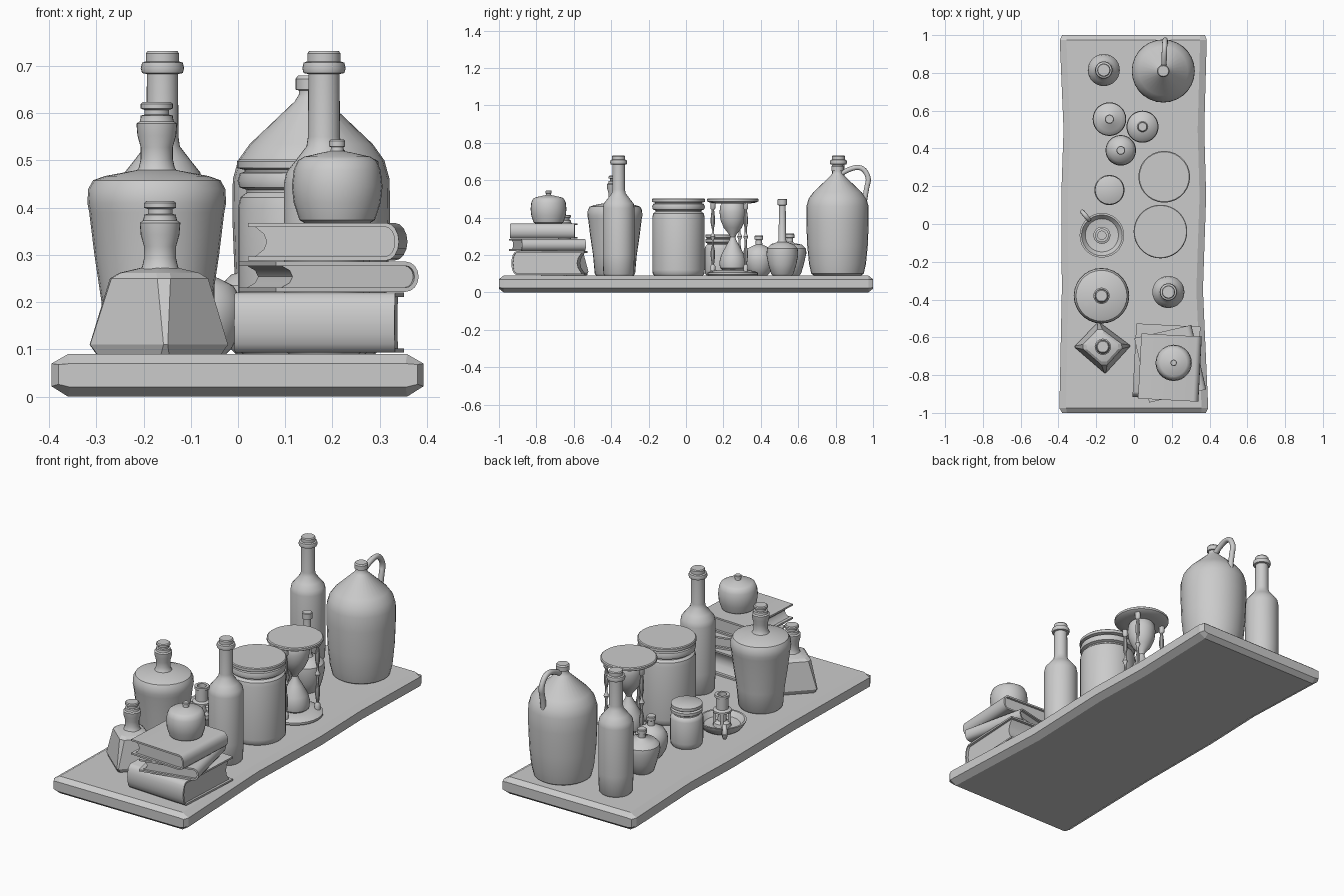
import bpy, bmesh, math
from math import sin, cos, pi, radians
from mathutils import Matrix, Vector

T = 0.09  # shelf top height


def finish(bm, name, angle=35):
    bmesh.ops.recalc_face_normals(bm, faces=bm.faces)
    me = bpy.data.meshes.new(name)
    bm.to_mesh(me)
    bm.free()
    ob = bpy.data.objects.new(name, me)
    bpy.context.collection.objects.link(ob)
    bpy.ops.object.select_all(action='DESELECT')
    ob.select_set(True)
    bpy.context.view_layer.objects.active = ob
    bpy.ops.object.shade_smooth_by_angle(angle=radians(angle))
    return ob


def loft(name, rings, angle=35):
    """Skin closed rings of points and cap both ends."""
    bm = bmesh.new()
    vs = [[bm.verts.new(p) for p in r] for r in rings]
    n = len(rings[0])
    for a, b in zip(vs, vs[1:]):
        for i in range(n):
            j = (i + 1) % n
            bm.faces.new((a[i], a[j], b[j], b[i]))
    bm.faces.new(vs[0])
    bm.faces.new(vs[-1])
    return finish(bm, name, angle)


def lathe(name, x, y, prof, seg=28, z0=0.0):
    """Turn (radius, z) points about a vertical axis."""
    return loft(name, [[(x + r * cos(2 * pi * i / seg), y + r * sin(2 * pi * i / seg), z + z0)
                        for i in range(seg)] for r, z in prof])


def tube(name, pts, rad, flat=1.0):
    cu = bpy.data.curves.new(name, 'CURVE')
    cu.dimensions = '3D'
    cu.bevel_depth = rad
    cu.bevel_resolution = 3
    cu.use_fill_caps = True
    sp = cu.splines.new('NURBS')
    sp.points.add(len(pts) - 1)
    for p, co in zip(sp.points, pts):
        p.co = (*co, 1)
    sp.use_endpoint_u = True
    sp.order_u = 3
    ob = bpy.data.objects.new(name, cu)
    bpy.context.collection.objects.link(ob)
    return ob


# Shelf board: octagonal section, slightly wavy sides
def section(y, l, r, zi):
    c = 0.035 - zi * 0.5
    return [(l, y, .022 + zi * .2), (l + c, y, zi), (r - c, y, zi), (r, y, .022 + zi * .2),
            (r, y, .07 - zi * .1), (r - c, y, T - zi), (l + c, y, T - zi), (l, y, .07 - zi * .1)]


loft("shelf_board", [section(*s) for s in (
    (-1, -.38, .38, .02), (-.975, -.395, .393, 0), (-.35, -.382, .365, 0), (.15, -.385, .382, 0),
    (.5, -.373, .372, 0), (.975, -.393, .385, 0), (1, -.38, .375, .02))], 10)

# Tall bottles
BOTTLE = [(.075, T), (.082, .1), (.085, .2), (.085, .45), (.08, .475), (.06, .5), (.037, .53), (.034, .55),
          (.033, .683), (.043, .685), (.046, .695), (.043, .707), (.035, .71), (.035, .727), (.031, .732)]
for i, (x, y) in enumerate([(-.16, .815), (.182, -.36)]):
    lathe(f"tall_bottle_{i}", x, y, BOTTLE)

# Jug with strap handle
lathe("jug", .155, .81, [(.125, T), (.14, .1), (.152, .15), (.162, .25), (.167, .38), (.166, .46), (.155, .5),
                         (.13, .535), (.035, .625), (.026, .64), (.026, .648), (.033, .65), (.033, .673),
                         (.028, .68)])
tube("jug_handle", [(.158, .83, .635), (.16, .88, .665), (.162, .945, .67), (.165, .98, .61),
                    (.165, .965, .56), (.165, .955, .49)], .014)

# Small round flasks
ROUND = [(.045, T), (.055, .1), (.072, .13), (.081, .17), (.078, .205), (.06, .235), (.03, .25),
         (.018, .255), (.017, .28), (.023, .283), (.023, .3), (.02, .304)]
lathe("round_flask", -.07, .39, ROUND)
SQUAT = [(.05, T), (.06, .1), (.075, .15), (.089, .21), (.086, .235), (.065, .255), (.025, .263),
         (.018, .27), (.018, .29), (.024, .292), (.024, .31), (.021, .314)]
lathe("squat_flask", -.13, .555, SQUAT)
lathe("long_neck_flask", .045, .515, [(.05, T), (.06, .1), (.075, .15), (.085, .2), (.082, .235), (.06, .258),
                                      (.028, .268), (.02, .28), (.018, .465), (.025, .468), (.025, .497),
                                      (.022, .5)])

# Hourglass: discs, bulbs and turned posts
HX, HY = .16, .25
lathe("hourglass_base", HX, HY, [(.13, T), (.135, .095), (.135, .105), (.12, .112), (.08, .12)])
lathe("hourglass_top", HX, HY, [(.09, .475), (.125, .48), (.137, .487), (.137, .498), (.132, .502)])
lathe("hourglass_glass", HX, HY, [(.05, .115), (.068, .13), (.072, .16), (.062, .2), (.035, .25), (.018, .28),
                                  (.014, .295), (.02, .31), (.048, .345), (.065, .385), (.071, .43), (.066, .465),
                                  (.055, .48)])
POST = [(.014, .11), (.014, .14), (.007, .15), (.012, .19), (.012, .22), (.006, .25), (.006, .28), (.014, .298),
        (.006, .316), (.006, .34), (.012, .37), (.012, .4), (.007, .44), (.014, .45), (.014, .485)]
for i in range(3):
    a = radians(-80 + 120 * i)
    lathe(f"hourglass_post_{i}", HX + .108 * cos(a), HY + .108 * sin(a), POST, 10)

# Lidded jars
lathe("large_jar", .14, -.04, [(.13, T), (.138, .1), (.14, .12), (.14, .4), (.135, .422), (.122, .432), (.122, .438),
                               (.137, .443), (.141, .457), (.136, .473), (.126, .476), (.126, .48), (.142, .484),
                               (.142, .498), (.138, .502)], 36)
lathe("small_jar", -.13, .18, [(.07, T), (.077, .1), (.08, .12), (.08, .235), (.074, .25), (.066, .256), (.066, .262),
                               (.077, .268), (.077, .283), (.068, .288), (.076, .293), (.076, .308), (.073, .31)])

# Candle holder: hollow dish, stem, hollow cup and finger ring
CX, CY = -.17, -.06
lathe("candle_dish", CX, CY, [(.08, T), (.095, .1), (.115, .13), (.118, .14), (.108, .14), (.088, .115), (.04, .108)])
lathe("candle_stem", CX, CY, [(.045, .105), (.04, .125), (.022, .135), (.02, .175), (.045, .182), (.045, .192),
                              (.03, .198), (.03, .255), (.036, .258), (.036, .272), (.022, .272), (.022, .23)])
bm = bmesh.new()
for i in range(4):
    m = Matrix.Translation((CX, CY, .15)) @ Matrix.Rotation(pi / 2 * i + .6, 4, 'Z') \
        @ Matrix.Translation((.036, 0, 0)) @ Matrix.Diagonal((.014, .014, .08, 1))
    bmesh.ops.create_cube(bm, size=1, matrix=m)
finish(bm, "candle_struts")
d = Vector((-.64, .77, 0))
ring = [Vector((CX, CY, .135)) + d * (.135 + .027 * cos(a)) + Vector((0, 0, .027 * sin(a)))
        for a in [2 * pi * i / 12 for i in range(13)]]
tube("candle_ring", ring, .012)

# Stoppered vase and angular flask
STOPPER = [(.046, 0), (.038, .012), (.034, .03), (.034, .055), (.041, .08), (.043, .105), (.036, .11), (.034, .118),
           (.034, .122), (.026, .124), (.026, .134), (.034, .137), (.034, .147), (.029, .151)]
lathe("vase", -.172, -.38, [(.1, T), (.108, .1), (.117, .2), (.132, .3), (.143, .39), (.147, .41), (.145, .44),
                            (.135, .458), (.11, .467), (.04, .48)])
lathe("vase_stopper", -.172, -.38, STOPPER, z0=.473)


def cut_square(s, z, c=.12):
    corners = [Vector((-.15, 0)), Vector((.012, -.14)), Vector((.145, .005)), Vector((-.022, .13))]
    pts = []
    for i in range(4):
        p = corners[i]
        for q in (corners[i - 1], corners[(i + 1) % 4]):
            v = p.lerp(q, c) * s
            pts.append((-.165 + v.x, -.65 + v.y, z))
    return pts


loft("angular_flask", [cut_square(.95, T, .06), cut_square(1.02, .11, .03), cut_square(.79, .25),
                       cut_square(.66, .262, .15), cut_square(.3, .274, .25)], 15)
lathe("angular_flask_stopper", -.165, -.65, STOPPER, z0=.263)


# Books: C-shaped cover with rounded spine, hollow-edged page block
def extrude_y(name, prof, depth, m):
    return loft(name, [[m @ Vector((x, y, z)) for x, z in prof] for y in (-depth / 2, depth / 2)], 40)


def book(name, x, y, z, w, d, h, rot):
    m = Matrix.Translation((x, y, z)) @ Matrix.Rotation(radians(rot), 4, 'Z')
    t, b = .009, .028

    def arc(hh, bulge, sgn):
        return [(w / 2 - b + bulge * cos(k), h / 2 + hh * sin(k))
                for k in [sgn * pi / 2 * (i / 4) for i in range(-4, 5)]]
    cover = [(-w / 2, 0)] + arc(h / 2, b, 1) + [(-w / 2, h), (-w / 2, h - t)] \
        + arc(h / 2 - t, b - t, -1) + [(-w / 2, t)]
    extrude_y(name + "_cover", cover, d, m)
    e = -w / 2 + .015
    pages = [(e, t)] + arc(h / 2 - t, b - t, 1) + [(e, h - t), (e + .018, h * .7), (e + .024, h * .5),
                                                   (e + .018, h * .3)]
    extrude_y(name + "_pages", pages, d - .025, m)


book("bottom_book", .172, -.73, .093, .39, .34, .127, -93)
book("middle_book", .192, -.74, .222, .31, .35, .064, 13)
book("top_book", .19, -.76, .288, .32, .345, .08, -3)

# Lidded pot on the books
lathe("book_pot", .21, -.735, [(.07, .368), (.08, .374), (.092, .41), (.096, .445), (.092, .48), (.083, .5),
                               (.07, .508), (.03, .517), (.014, .52), (.013, .528), (.017, .53), (.017, .541),
                               (.014, .544)])
